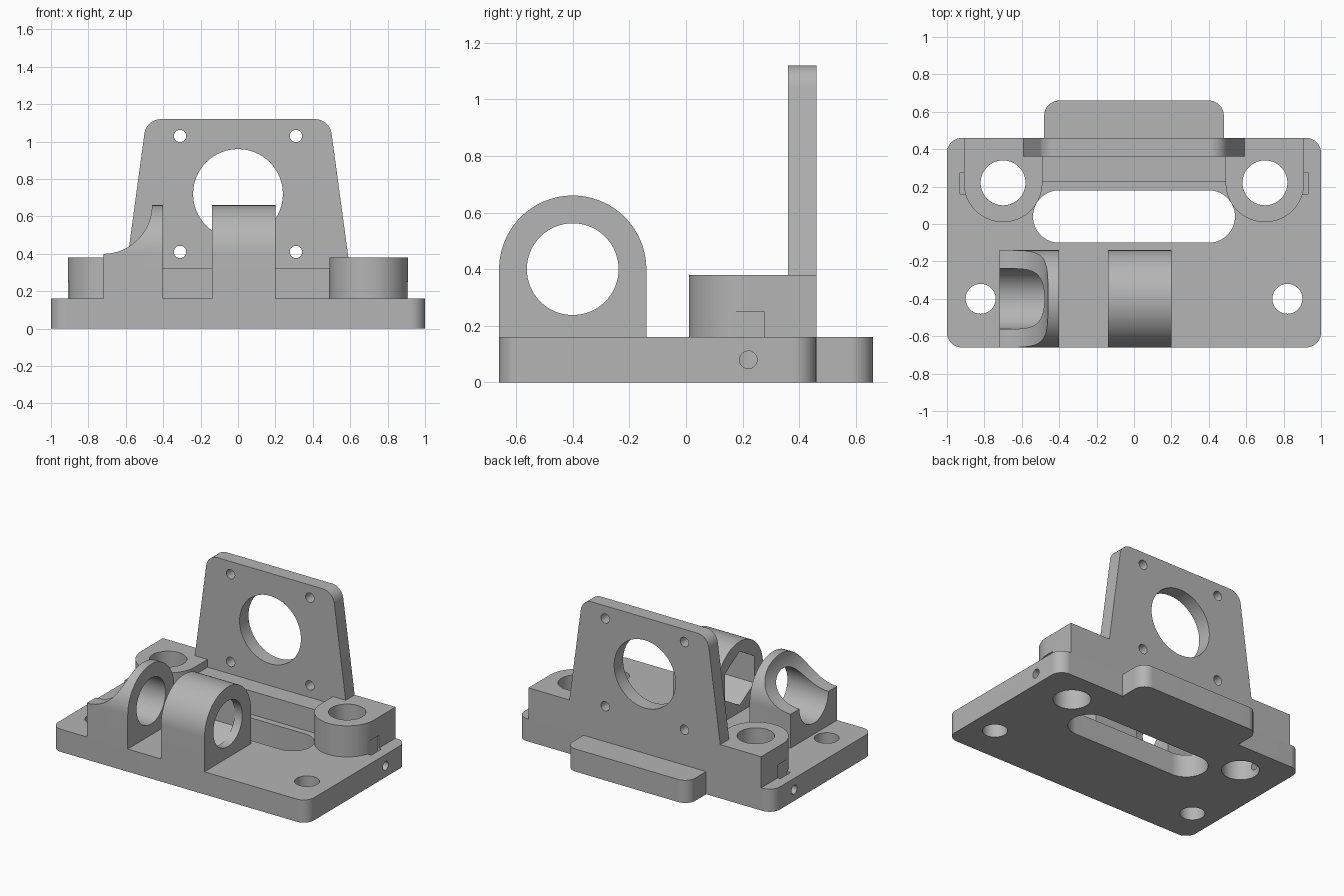
import bpy, bmesh
from math import pi, cos, sin, tan
from mathutils import Vector

cube = bpy.data.objects.get("Cube")
if cube:
    bpy.data.objects.remove(cube, do_unlink=True)

grey = bpy.data.materials.new("machined grey")
grey.use_nodes = True
grey.diffuse_color = (0.46, 0.46, 0.46, 1)
grey.node_tree.nodes["Principled BSDF"].inputs["Base Color"].default_value = grey.diffuse_color


def fillet(corners, steps=24):
    """Outline from (u, v, radius) corners, each rounded by its radius."""
    out = []
    n = len(corners)
    for i, (u, v, r) in enumerate(corners):
        p = Vector((u, v))
        if r == 0:
            out.append(p)
            continue
        d1 = (Vector(corners[i - 1][:2]) - p).normalized()
        d2 = (Vector(corners[(i + 1) % n][:2]) - p).normalized()
        half = d1.angle(d2) / 2
        centre = p + (d1 + d2).normalized() * r / sin(half)
        start = p + d1 * r / tan(half) - centre
        end = p + d2 * r / tan(half) - centre
        sweep = pi - 2 * half
        for k in range(steps + 1):
            t = k / steps
            arc = (start * sin((1 - t) * sweep) + end * sin(t * sweep)) / sin(sweep)
            out.append(centre + arc)
    return [p for i, p in enumerate(out) if (p - out[i - 1]).length > 1e-5]


def rect(u0, u1, v0, v1, low=0, high=0):
    """Rectangle with separate radii on its low-v and high-v corners."""
    return fillet([(u0, v0, low), (u1, v0, low), (u1, v1, high), (u0, v1, high)])


def circle(u, v, r, sides=64):
    return [Vector((u + r * cos(2 * pi * i / sides), v + r * sin(2 * pi * i / sides)))
            for i in range(sides)]


def prism(name, outline, axis, a, b):
    """Extrude a 2D outline along an axis from a to b."""
    place = {"x": lambda p, w: (w, p.x, p.y),
             "y": lambda p, w: (p.x, w, p.y),
             "z": lambda p, w: (p.x, p.y, w)}[axis]
    bm = bmesh.new()
    low = [bm.verts.new(place(p, a)) for p in outline]
    high = [bm.verts.new(place(p, b)) for p in outline]
    bm.faces.new(low)
    bm.faces.new(high)
    for i in range(len(low)):
        bm.faces.new((low[i - 1], low[i], high[i], high[i - 1]))
    bmesh.ops.recalc_face_normals(bm, faces=bm.faces)
    mesh = bpy.data.meshes.new(name)
    bm.to_mesh(mesh)
    bm.free()
    mesh.materials.append(grey)
    obj = bpy.data.objects.new(name, mesh)
    bpy.context.collection.objects.link(obj)
    return obj


def finish(obj, *cutters):
    """Subtract the cutters, then shade smooth with sharp edges kept."""
    bpy.ops.object.select_all(action="DESELECT")
    obj.select_set(True)
    bpy.context.view_layer.objects.active = obj
    for cutter in cutters:
        cutter.hide_render = True
        mod = obj.modifiers.new("cut", "BOOLEAN")
        mod.operation = "DIFFERENCE"
        mod.solver = "EXACT"
        mod.object = cutter
        bpy.ops.object.modifier_apply(modifier=mod.name)
        bpy.data.objects.remove(cutter, do_unlink=True)
    bpy.ops.object.shade_smooth_by_angle(angle=pi / 6)


BASE = 0.16
FRONT, BACK = -0.66, 0.46


def boss_hole(s):
    return prism("boss_hole", circle(s * 0.7, 0.22, 0.12), "z", -0.1, 0.5)


def nut_slot(s):
    return prism("nut_slot", rect(0.16, 0.275, 0.02, 0.25), "x", s * 0.9, s * 0.93)


# Base plate with centre slot, mounting holes and side screw holes
base = prism("base_plate", rect(-1, 1, FRONT, BACK, 0.08, 0.08), "z", 0, BASE)
cuts = [prism("slot", rect(-0.54, 0.54, -0.1, 0.18, 0.14, 0.14), "z", -0.1, 0.3)]
for s in (-1, 1):
    cuts += [boss_hole(s), nut_slot(s),
             prism("corner_hole", circle(s * 0.82, -0.4, 0.08), "z", -0.1, 0.3),
             prism("screw_hole", circle(0.22, 0.08, 0.031, 32), "x", s * 0.75, s * 1.1)]
finish(base, *cuts)

# Rear tab
finish(prism("rear_tab", rect(-0.48, 0.48, BACK, 0.66, 0, 0.08), "z", 0, BASE))

# Round-fronted bosses
for s, side in ((-1, "right"), (1, "left")):
    boss = prism(side + "_boss", rect(s * 0.7 - 0.21, s * 0.7 + 0.21, 0.01, BACK, 0.21, 0),
                 "z", BASE, 0.38)
    finish(boss, boss_hole(s), nut_slot(s))

# Ledge between the bosses
finish(prism("ledge", rect(-0.49, 0.49, 0.225, 0.36), "z", BASE, 0.325))

# Tapered upright plate with large opening and four screw holes
plate = prism("upright_plate", fillet([(-0.62, BASE, 0), (0.62, BASE, 0),
                                       (0.49, 1.12, 0.09), (-0.49, 1.12, 0.09)]),
              "y", 0.36, BACK)
cuts = [prism("opening", circle(0, 0.72, 0.24), "y", 0.2, 0.6)]
cuts += [prism("plate_screw_hole", circle(s * 0.31, z, 0.033, 32), "y", 0.2, 0.6)
         for s in (-1, 1) for z in (0.41, 1.03)]
finish(plate, *cuts)

# Arched holders along the front
arch = rect(FRONT, -0.14, BASE, 0.66, 0, 0.26)

centre = prism("centre_holder", arch, "x", -0.14, 0.2)
hexagon = [Vector((p.y - 0.4, p.x + 0.4)) for p in circle(0, 0, 0.19, 6)]
finish(centre, prism("bore", circle(-0.4, 0.4, 0.162), "x", -0.3, 0.3),
       prism("hex_pocket", hexagon, "x", -0.3, 0.14))

side = prism("side_holder", arch, "x", -0.72, -0.4)
finish(side, prism("scoop", circle(-0.72, 0.66, 0.26, 96), "y", -0.8, 0),
       prism("bore", circle(-0.4, 0.4, 0.162), "x", -0.9, -0.3))
